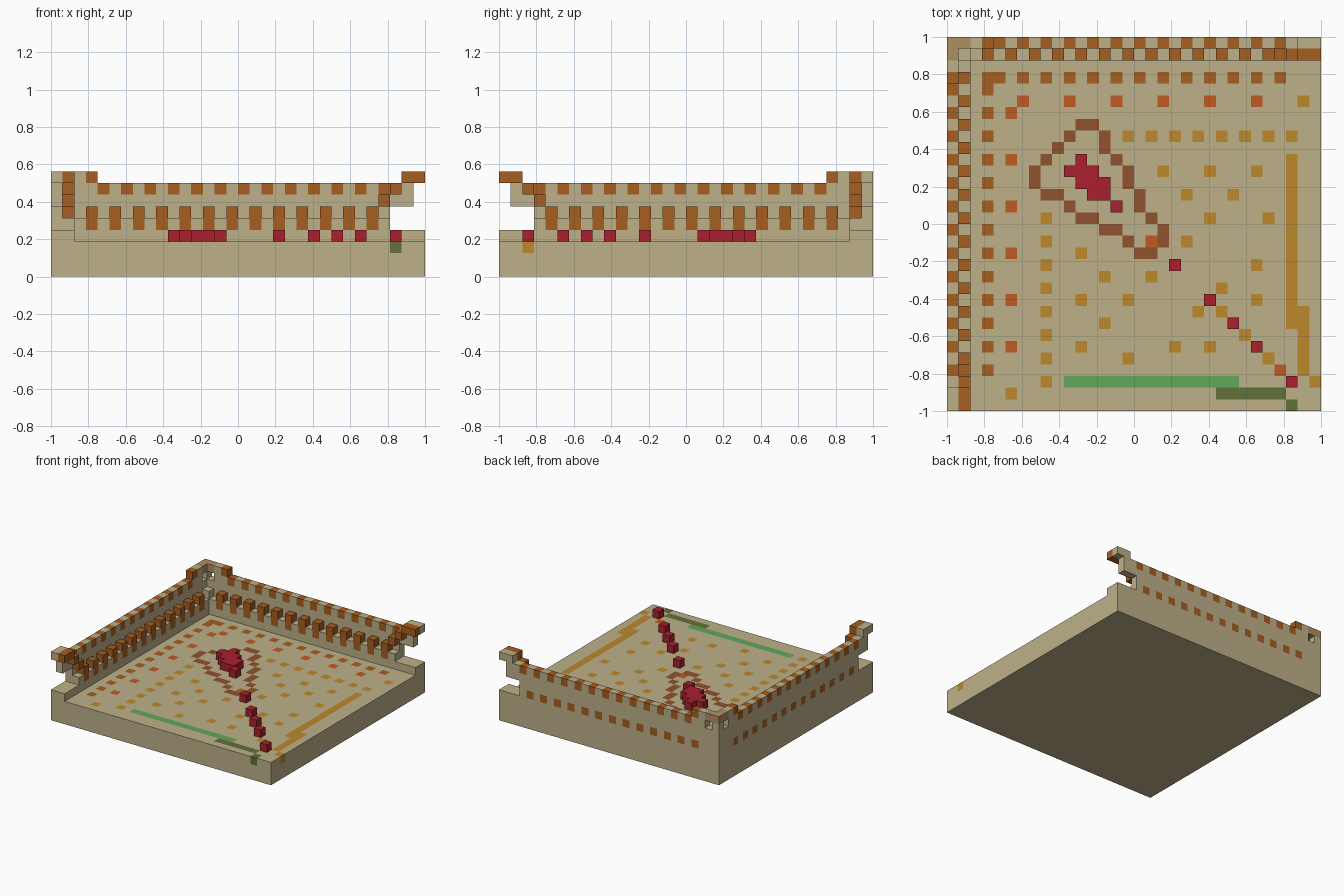
import bpy, bmesh
from mathutils import Vector

cube = bpy.data.objects.get("Cube")
if cube:
    bpy.data.objects.remove(cube, do_unlink=True)

N = 32
LAST = N - 1
U = 2 / N


def srgb(hexa):
    vals = [int(hexa[k:k + 2], 16) / 255 for k in range(0, 6, 2)]
    return [v / 12.92 if v <= 0.04045 else ((v + 0.055) / 1.055) ** 2.4 for v in vals] + [1.0]


COLOURS = {
    "sand": "BEB18A", "brown": "A65E20", "orange": "C05A24", "gold": "BC882C",
    "umber": "90522F", "red": "A9202E", "green": "62A85A", "olive": "62703A", "tan": "B08F62",
}
materials = {}
for name, code in COLOURS.items():
    mat = bpy.data.materials.new(name)
    mat.use_nodes = True
    mat.diffuse_color = srgb(code)
    bsdf = mat.node_tree.nodes["Principled BSDF"]
    bsdf.inputs["Base Color"].default_value = srgb(code)
    bsdf.inputs["Roughness"].default_value = 0.9
    materials[name] = mat

# block grid: cell -> (part, colour)
grid = {}


def put(i, j, z, part, colour, mirror=True):
    grid[i, j, z] = (part, colour)
    if mirror:
        # reflect across the diagonal from the back left to the front right corner
        grid[LAST - j, LAST - i, z] = (part.replace("back", "left"), colour)


def fill(xs, ys, zs, part, colour, mirror=True):
    for i in xs:
        for j in ys:
            for z in zs:
                put(i, j, z, part, colour, mirror)


def one(k):
    return range(k, k + 1)


OUT, INN = one(LAST), one(LAST - 1)   # outer and inner wall rows

# base slab
fill(range(N), range(N), range(3), "base", "sand", False)

# walls: thick foot, ledge, thin upper wall with raised corner
fill(range(N), range(30, N), one(3), "back_wall", "sand")
fill(range(29), range(30, N), one(4), "back_wall", "sand")
fill(range(29), OUT, range(5, 8), "back_wall", "sand")
fill(one(2), OUT, one(8), "back_wall", "sand")
put(1, 30, 5, "back_wall", "sand")

# broken overhang at the wall ends
fill(range(29, 31), OUT, range(6, 8), "back_wall", "sand")
fill(range(30, N), OUT, one(8), "back_wall", "sand")

# corner cap and the small openings beneath it
fill(range(2), OUT, one(8), "back_corner_cap", "tan")
for cell in ((1, LAST, 7), (0, 30, 7)):
    grid.pop(cell)

# wall trim: top studs, brackets and stepped end
fill(range(4, 29, 2), OUT, one(7), "back_top_studs", "brown")
put(3, LAST, 8, "back_top_studs", "brown")
fill(range(3, 28, 2), range(30, N), one(4), "back_brackets", "brown")
fill(range(3, 28, 2), INN, one(5), "back_brackets", "brown")
for i, z in ((28, 6), (29, 7), (30, 8), (31, 8)):
    put(i, 30, z, "back_stepped_end", "brown")


# floor markings, flush with the slab
def mark(colour, *cells):
    for i, j in cells:
        put(i, j, 2, "floor_markings", colour)


mark("brown", (3, 28), *[(i, 28) for i in range(4, 29, 2)])
mark("orange", (17, 14), (28, 3), *[(i, 26) for i in range(6, 27, 4)])
mark("gold", (30, 26), *[(i, 23) for i in range(15, 30, 2)])
mark("gold", (18, 20), (22, 20), (26, 20), (20, 18), (24, 18), (22, 16), (27, 16),
     (20, 14), (26, 12), (23, 10), (23, 8), (26, 9), (25, 6), (27, 4))
mark("umber", (11, 24), (12, 24), (13, 23), (13, 22), (14, 21), (15, 20), (15, 19),
     (16, 18), (16, 17), (17, 16), (18, 15), (18, 14), (10, 23), (9, 22), (8, 21))

# long border lines: gold on the left side, green and olive along the front
mark("gold", *[(29, j) for j in range(7, 22)], *[(30, j) for j in range(3, 9)], (31, 2))
fill(range(10, 25), one(2), one(2), "floor_markings", "green", False)
fill(range(23, 29), one(1), one(2), "floor_markings", "olive", False)
put(29, 0, 2, "floor_markings", "olive", False)

# raised red blocks: central heap and the diagonal trail
for i, j in ((11, 21), (11, 20), (12, 20), (12, 19), (13, 19), (13, 18), (14, 17)):
    put(i, j, 3, "red_heap", "red")
for i in (19, 22, 24, 26, 29):
    put(i, LAST - i, 3, "red_trail", "red")

# turn the outer sides of the blocks into one mesh per part
DIRS = [Vector(d) for d in ((1, 0, 0), (-1, 0, 0), (0, 1, 0), (0, -1, 0), (0, 0, 1), (0, 0, -1))]


def build(part):
    cells = {c: v[1] for c, v in grid.items() if v[0] == part}
    slots = sorted(set(cells.values()))
    bm = bmesh.new()
    for cell, colour in cells.items():
        centre = Vector(cell) + Vector((0.5, 0.5, 0.5))
        for d in DIRS:
            if tuple(int(a + b) for a, b in zip(cell, d)) in grid:
                continue
            a = Vector((d.y, d.z, d.x)) / 2
            b = d.cross(a)
            mid = centre + d / 2
            corners = (mid - a - b, mid + a - b, mid + a + b, mid - a + b)
            face = bm.faces.new([bm.verts.new((p.x * U - 1, p.y * U - 1, p.z * U))
                                 for p in corners])
            face.material_index = slots.index(colour)
    bmesh.ops.remove_doubles(bm, verts=bm.verts, dist=U / 100)
    mesh = bpy.data.meshes.new(part)
    bm.to_mesh(mesh)
    bm.free()
    for colour in slots:
        mesh.materials.append(materials[colour])
    bpy.context.scene.collection.objects.link(bpy.data.objects.new(part, mesh))


for part in sorted({v[0] for v in grid.values()}):
    build(part)
